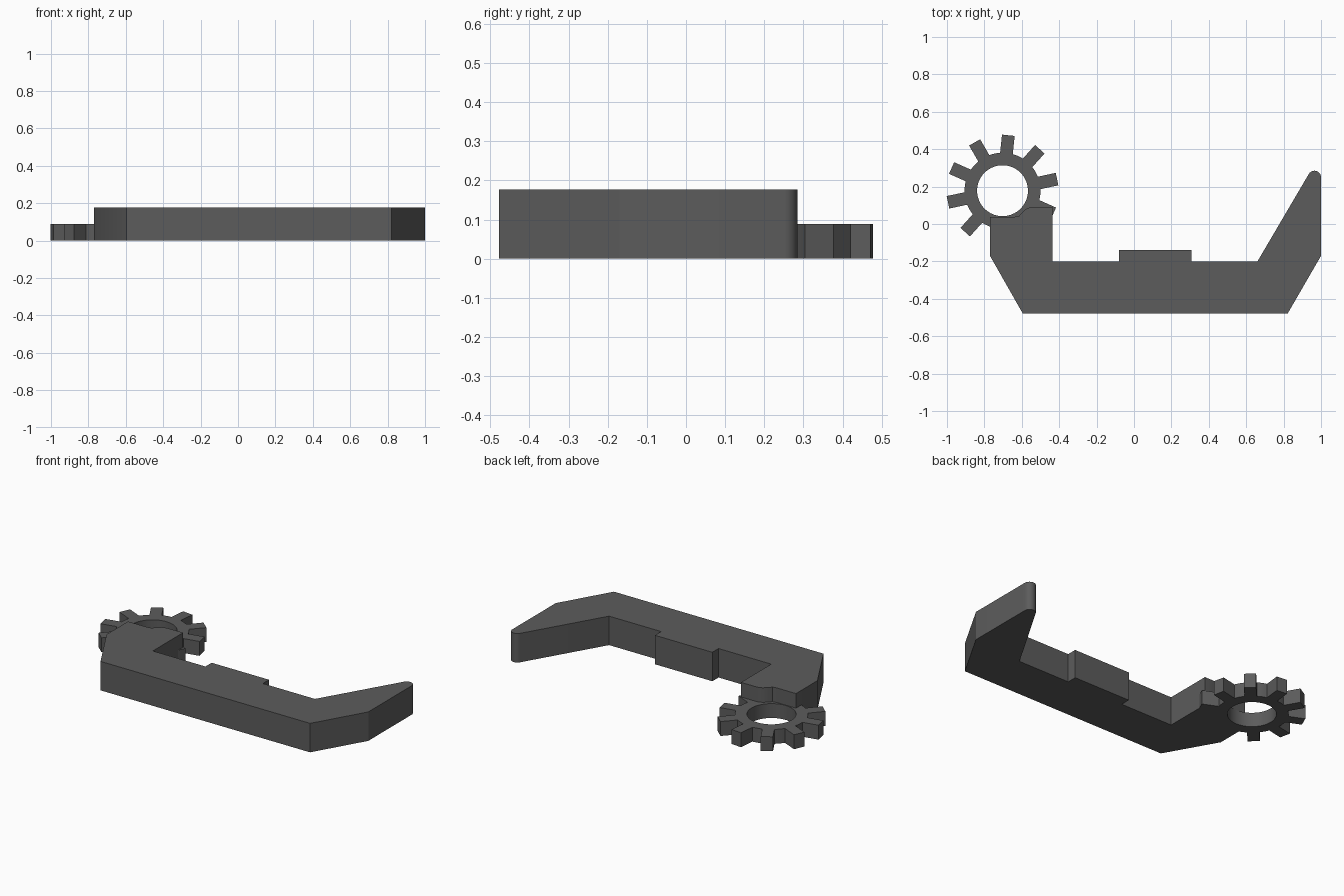
import bpy, bmesh
from math import cos, sin, pi, radians, sqrt, asin

if "Cube" in bpy.data.objects:
    bpy.data.objects.remove(bpy.data.objects["Cube"])

# Dark grey finish shared by both parts
dark = bpy.data.materials.new("dark_grey")
dark.diffuse_color = (0.107, 0.107, 0.107, 1)
dark.use_nodes = True
dark.node_tree.nodes["Principled BSDF"].inputs["Base Color"].default_value = dark.diffuse_color


def make_object(name, bm):
    bmesh.ops.recalc_face_normals(bm, faces=bm.faces)
    mesh = bpy.data.meshes.new(name)
    bm.to_mesh(mesh)
    bm.free()
    mesh.materials.append(dark)
    obj = bpy.data.objects.new(name, mesh)
    bpy.context.collection.objects.link(obj)
    bpy.ops.object.select_all(action='DESELECT')
    obj.select_set(True)
    bpy.context.view_layer.objects.active = obj
    bpy.ops.object.shade_smooth_by_angle(angle=radians(30))
    return obj


def arc(cx, cy, r, a0, a1, n):
    return [(cx + r * cos(radians(a0 + (a1 - a0) * i / n)),
             cy + r * sin(radians(a0 + (a1 - a0) * i / n))) for i in range(n + 1)]


# Bracket arm: one flat outline with a rounded tip, raised to full height
outline = [(-0.77, -0.17), (-0.595, -0.478), (0.822, -0.478), (1.0, -0.17)]
outline += arc(0.965, 0.25, 0.035, 0, 150, 12)
outline += [(0.66, -0.20), (0.308, -0.20), (0.308, -0.14), (-0.08, -0.14),
            (-0.08, -0.20), (-0.436, -0.20), (-0.436, 0.092), (-0.545, 0.092),
            (-0.575, 0.082), (-0.60, 0.06), (-0.615, 0.042), (-0.64, 0.038),
            (-0.77, 0.038)]
bm = bmesh.new()
face = bm.faces.new([bm.verts.new((x, y, 0)) for x, y in outline])
top = bmesh.ops.extrude_face_region(bm, geom=[face])
bmesh.ops.translate(bm, vec=(0, 0, 0.177),
                    verts=[v for v in top['geom'] if isinstance(v, bmesh.types.BMVert)])
make_object("bracket_arm", bm)

# Gear: rim and ten straight teeth around a round hole
CX, CY, HEIGHT = -0.703, 0.178, 0.088
HOLE, RIM, TIP, HALF, TEETH = 0.136, 0.203, 0.30, 0.034, 10
tip_len = sqrt(TIP ** 2 - HALF ** 2)
root = asin(HALF / RIM)
step = 2 * pi / TEETH
bm = bmesh.new()


def column(x, y):
    return [bm.verts.new((CX + x, CY + y, z)) for z in (0, HEIGHT)]


outer, inner = [], []
for i in range(TEETH):
    a = radians(12) + i * step
    # tooth corners, then the rim arc to the next tooth
    angles = [a - root, a - root / 3, a + root / 3, a + root]
    for s in (-1, 1):
        base = (RIM * cos(a + s * root), RIM * sin(a + s * root))
        tip = (tip_len * cos(a) - s * HALF * sin(a), tip_len * sin(a) + s * HALF * cos(a))
        outer += [column(*p) for p in ((base, tip) if s < 0 else (tip, base))]
    for k in range(1, 4):
        b = a + root + (step - 2 * root) * k / 4
        angles.append(b)
        outer.append(column(RIM * cos(b), RIM * sin(b)))
    inner += [column(HOLE * cos(b), HOLE * sin(b)) for b in angles]
for i in range(len(outer)):
    o0, o1, n0, n1 = outer[i - 1], outer[i], inner[i - 1], inner[i]
    bm.faces.new((o0[0], o1[0], o1[1], o0[1]))
    bm.faces.new((n0[0], n0[1], n1[1], n1[0]))
    for z in (0, 1):
        bm.faces.new((o0[z], o1[z], n1[z], n0[z]))
make_object("gear", bm)
